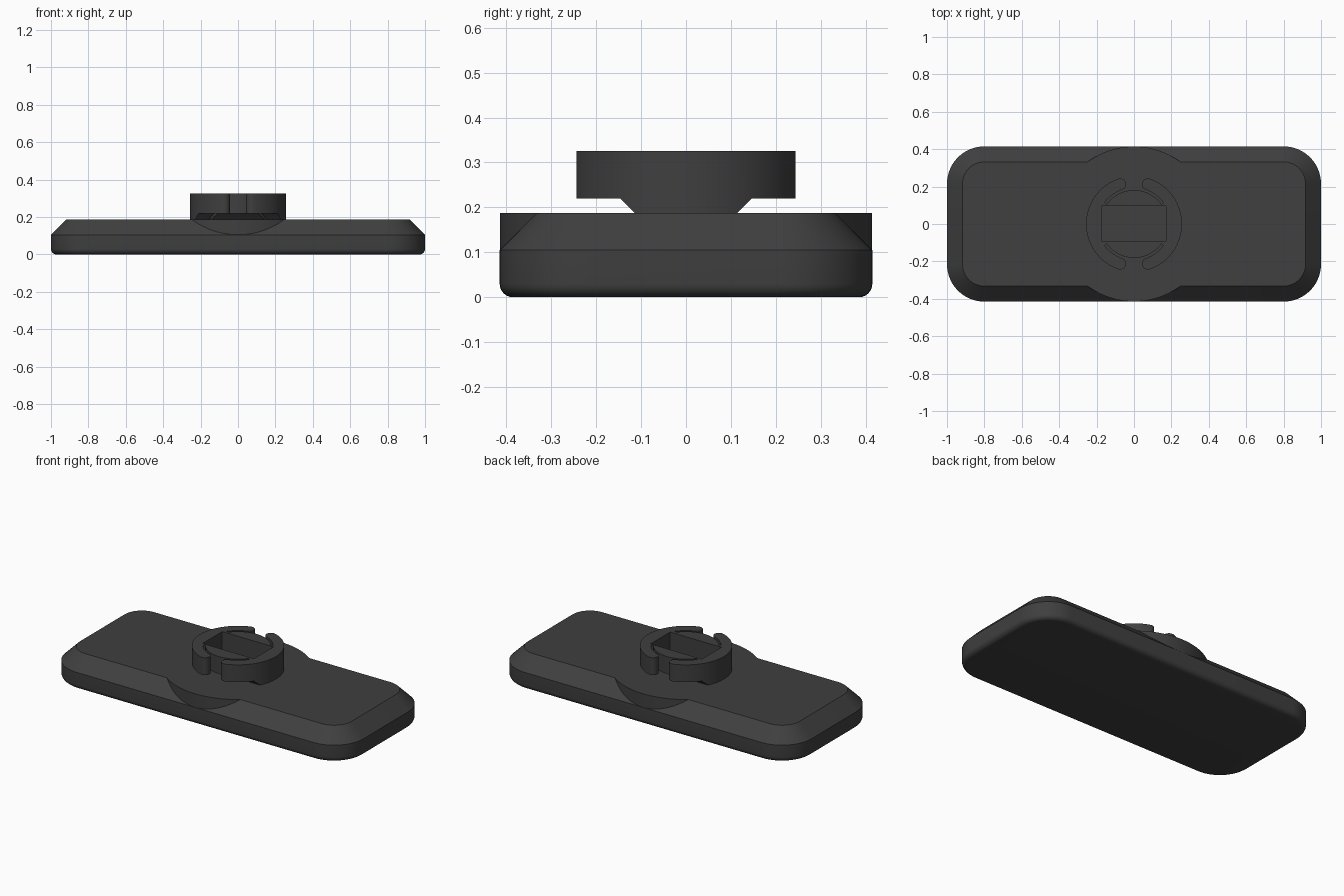
import bpy, bmesh
from math import sin, cos, radians

if "Cube" in bpy.data.objects:
    bpy.data.objects.remove(bpy.data.objects["Cube"])

mat = bpy.data.materials.new("charcoal plastic")
mat.diffuse_color = (0.05, 0.05, 0.05, 1)
mat.use_nodes = True
mat.node_tree.nodes["Principled BSDF"].inputs["Base Color"].default_value = mat.diffuse_color


def arc(r, a0, a1, n, cx=0, cy=0):
    pts = []
    for i in range(n + 1):
        a = radians(a0 + (a1 - a0) * i / n)
        pts.append((cx + r * cos(a), cy + r * sin(a)))
    return pts


def loft(name, rings):
    """Solid skinned through (outline, z) rings of equal point count."""
    bm = bmesh.new()
    loops = [[bm.verts.new((x, y, z)) for x, y in pts] for pts, z in rings]
    n = len(loops[0])
    bm.faces.new(loops[0][::-1])
    bm.faces.new(loops[-1])
    for a, b in zip(loops, loops[1:]):
        for i in range(n):
            j = (i + 1) % n
            bm.faces.new((a[i], a[j], b[j], b[i]))
    bmesh.ops.remove_doubles(bm, verts=bm.verts, dist=1e-5)
    bmesh.ops.recalc_face_normals(bm, faces=bm.faces)
    me = bpy.data.meshes.new(name)
    bm.to_mesh(me)
    bm.free()
    me.materials.append(mat)
    ob = bpy.data.objects.new(name, me)
    bpy.context.collection.objects.link(ob)
    return ob


def box(name, x0, x1, y0, y1, z0, z1, slope=0):
    # slope shifts the inner edge (y0) of the top outward
    rect = lambda y: [(x0, y), (x1, y), (x1, y1), (x0, y1)]
    return loft(name, [(rect(y0), z0), (rect(y0 + slope), z1)])


def boolean(ob, tool, op):
    m = ob.modifiers.new(op.lower(), 'BOOLEAN')
    m.operation, m.solver, m.object = op, 'EXACT', tool
    bpy.context.view_layer.objects.active = ob
    bpy.ops.object.modifier_apply(modifier=m.name)


def rounded_rect(inset):
    hx, hy, r = 1 - inset, 0.415 - inset, 0.2 - inset
    pts = []
    for a, sx, sy in ((0, 1, 1), (90, -1, 1), (180, -1, -1), (270, 1, -1)):
        pts += arc(r, a, a + 90, 14, sx * (hx - r), sy * (hy - r))
    return pts


# base plate: filleted bottom, straight wall, chamfered top
f = 0.03
rings = [(rounded_rect(f * (1 - sin(radians(a)))), f * (1 - cos(radians(a))))
         for a in range(0, 91, 15)]
rings += [(rounded_rect(0), 0.105), (rounded_rect(0.083), 0.188)]
base = loft("base_plate", rings)

# round boss bulging through the chamfers
boss = loft("boss", [(arc(0.4145, 0, 360, 96)[:-1], z) for z in (0.08, 0.188)])
boolean(base, boss, 'UNION')

# twist-lock mount: disc with two pairs of rounded spring arms
R, CAP, MID, DISC = 0.256, 0.031, 0.225, 0.181
END, ROOT = 71, 36
half = arc(R, -END, END, 40)
half += arc(CAP, END, END + 180, 12, MID * cos(radians(END)), MID * sin(radians(END)))
half += arc(MID - CAP, END, ROOT, 12)
half += arc(DISC, ROOT, 180 - ROOT, 32)
half += arc(MID - CAP, 180 - ROOT, 180 - END, 12)
half += arc(CAP, 360 - END, 540 - END, 12,
            -MID * cos(radians(END)), MID * sin(radians(END)))
outline = half + [(-x, -y) for x, y in half]
mount = loft("lock_mount", [(outline, 0.17), (outline, 0.326)])

# sloped undercuts below the front and back of the mount
cutters = [boss]
back = box("undercut_back", -0.4, 0.4, 0.115, 0.4, 0.188, 0.22, 0.032)
front = box("undercut_front", -0.4, 0.4, 0.115, 0.4, 0.188, 0.22, 0.032)
front.rotation_euler.z = radians(180)
bpy.context.view_layer.update()
for c in (back, front):
    boolean(mount, c, 'DIFFERENCE')
    cutters.append(c)

# rectangular pocket sunk through the mount into the base
pocket = box("pocket", -0.175, 0.172, -0.092, 0.097, 0.08, 0.5)
for ob in (mount, base):
    boolean(ob, pocket, 'DIFFERENCE')
cutters.append(pocket)

for c in cutters:
    bpy.data.objects.remove(c)

for ob in (base, mount):
    bpy.ops.object.select_all(action='DESELECT')
    ob.select_set(True)
    bpy.context.view_layer.objects.active = ob
    bpy.ops.object.shade_smooth_by_angle(angle=radians(30))
